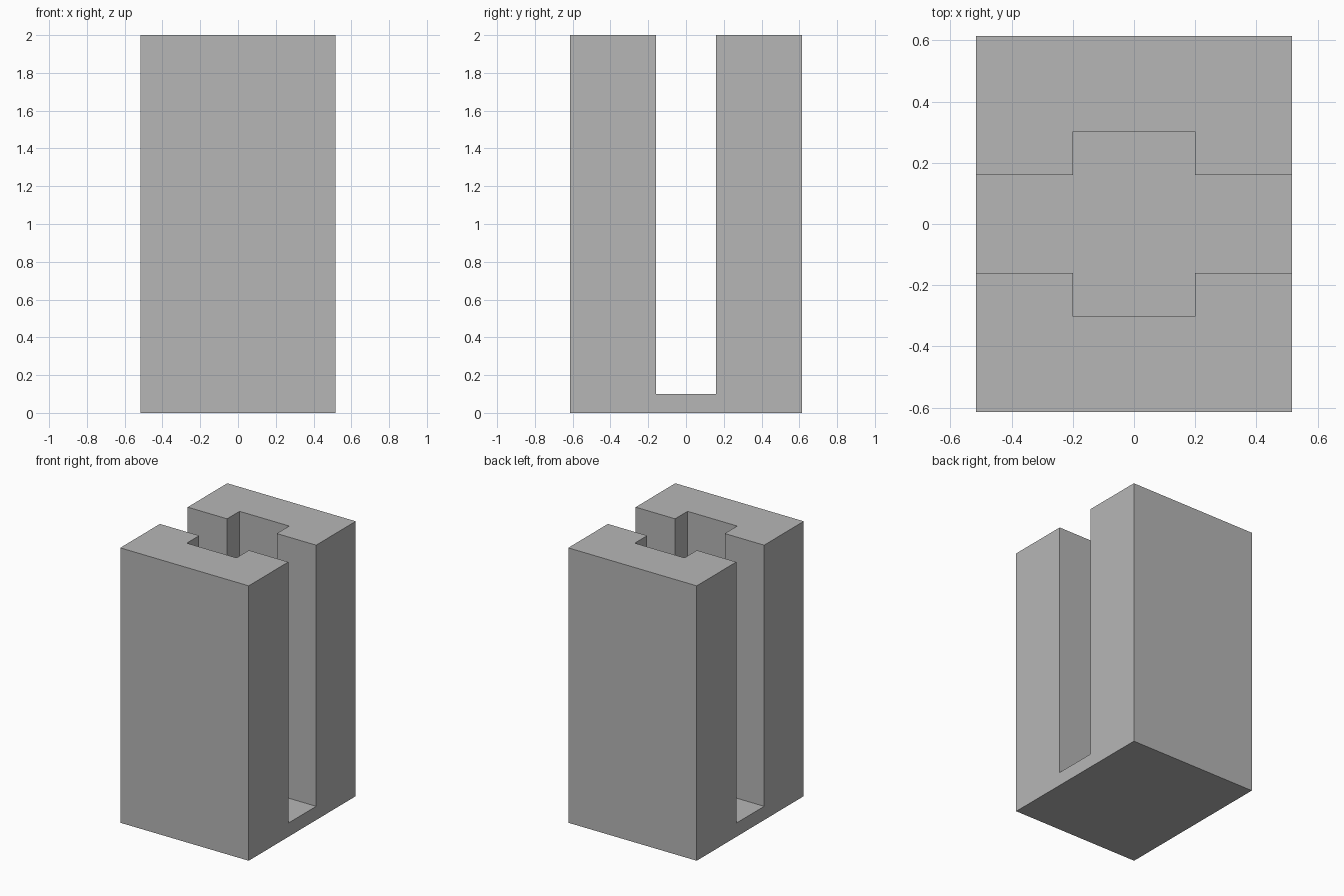
import bpy
import bmesh

default = bpy.data.objects.get("Cube")
if default:
    bpy.data.objects.remove(default, do_unlink=True)

HALF_X, HALF_Y, HEIGHT = 0.517, 0.615, 2.0
SLOT_Y = 0.16                        # half width of the through slot
POCKET_X, POCKET_Y = 0.2, 0.303      # half sizes of the central pocket
FLOOR = 0.1

grey = bpy.data.materials.new("plain grey")
grey.use_nodes = True
grey.diffuse_color = (0.47, 0.47, 0.47, 1)
grey.node_tree.nodes["Principled BSDF"].inputs["Base Color"].default_value = (0.47, 0.47, 0.47, 1)


def prism(name, outline, bottom, top):
    """Extrude a counter-clockwise outline from bottom to top."""
    bm = bmesh.new()
    base = bm.faces.new([bm.verts.new((x, y, bottom)) for x, y in outline])
    extruded = bmesh.ops.extrude_face_region(bm, geom=[base], use_keep_orig=True)
    lifted = [v for v in extruded["geom"] if isinstance(v, bmesh.types.BMVert)]
    bmesh.ops.translate(bm, vec=(0, 0, top - bottom), verts=lifted)
    bmesh.ops.recalc_face_normals(bm, faces=bm.faces)
    mesh = bpy.data.meshes.new(name)
    bm.to_mesh(mesh)
    bm.free()
    mesh.materials.append(grey)
    obj = bpy.data.objects.new(name, mesh)
    bpy.context.collection.objects.link(obj)
    return obj


# Solid block
block = prism("slotted_block", [(-HALF_X, -HALF_Y), (HALF_X, -HALF_Y),
                                (HALF_X, HALF_Y), (-HALF_X, HALF_Y)], 0, HEIGHT)

# Cross-shaped cutter: a slot through both sides, widened in the middle
END = HALF_X + 0.1
front_edge = [(-END, -SLOT_Y), (-POCKET_X, -SLOT_Y), (-POCKET_X, -POCKET_Y),
              (POCKET_X, -POCKET_Y), (POCKET_X, -SLOT_Y), (END, -SLOT_Y)]
back_edge = [(-x, -y) for x, y in front_edge]
cutter = prism("slot_cutter", front_edge + back_edge, FLOOR, HEIGHT + 0.1)
cutter.hide_render = True

# Cut the slot, then discard the cutter
cut = block.modifiers.new("slot", 'BOOLEAN')
cut.operation = 'DIFFERENCE'
cut.solver = 'EXACT'
cut.object = cutter
bpy.context.view_layer.objects.active = block
block.select_set(True)
bpy.ops.object.modifier_apply(modifier=cut.name)
bpy.data.objects.remove(cutter, do_unlink=True)
